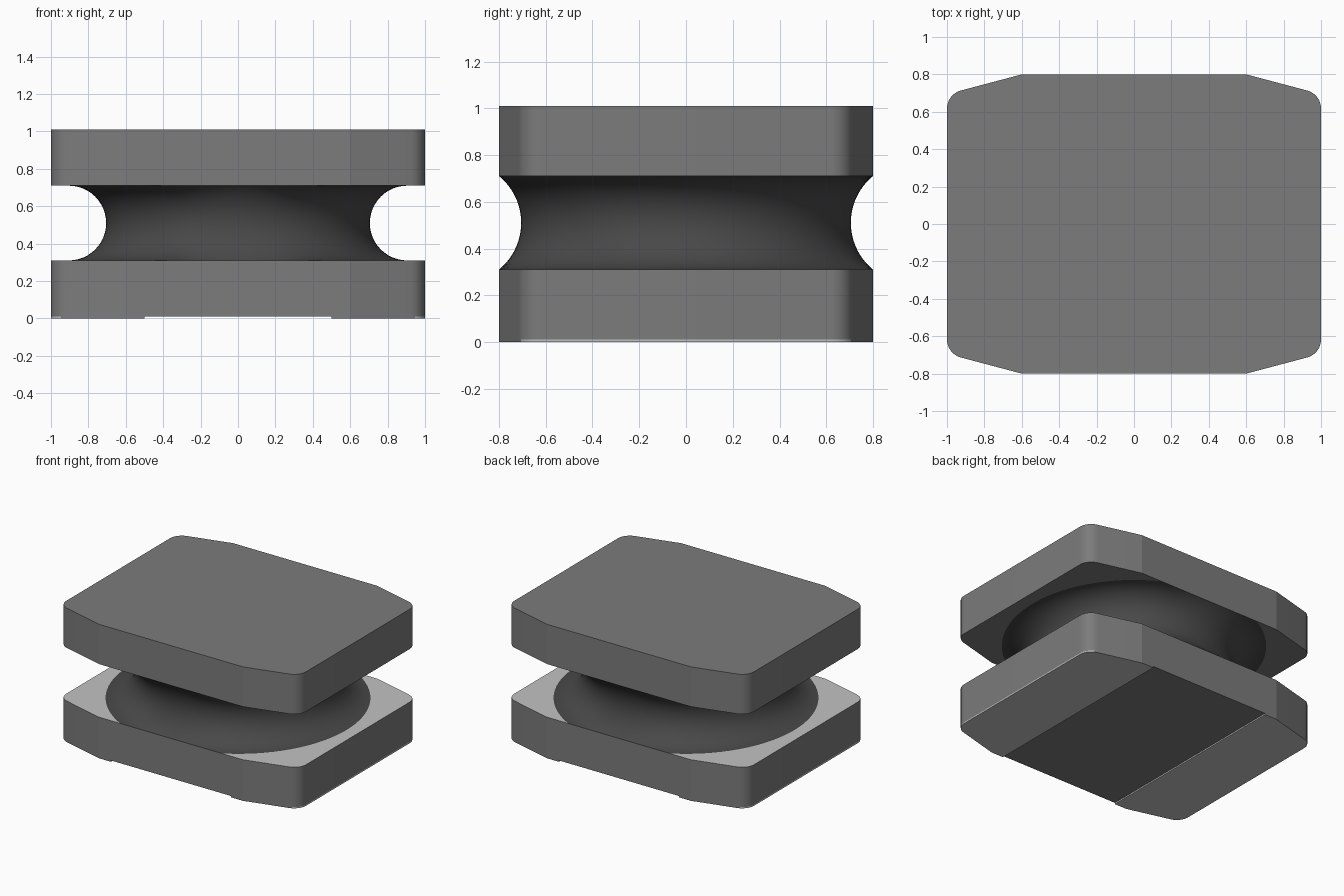
import bpy, bmesh
from math import sin, cos, pi, radians, sqrt

cube = bpy.data.objects.get("Cube")
if cube:
    bpy.data.objects.remove(cube, do_unlink=True)


def material(name, v):
    m = bpy.data.materials.new(name)
    m.use_nodes = True
    m.diffuse_color = (v, v, v, 1)
    m.node_tree.nodes["Principled BSDF"].inputs["Base Color"].default_value = (v, v, v, 1)
    return m


mid_grey = material("mid grey", 0.2)
light_grey = material("light grey", 0.54)
dark_grey = material("dark grey", 0.065)


def finish(name, bm, mats, angle=10, rule=None):
    bmesh.ops.recalc_face_normals(bm, faces=bm.faces)
    if rule:
        for f in bm.faces:
            f.material_index = int(rule(f))
    me = bpy.data.meshes.new(name)
    bm.to_mesh(me)
    bm.free()
    ob = bpy.data.objects.new(name, me)
    bpy.context.collection.objects.link(ob)
    for m in mats:
        me.materials.append(m)
    bpy.ops.object.select_all(action='DESELECT')
    ob.select_set(True)
    bpy.context.view_layer.objects.active = ob
    bpy.ops.object.shade_smooth_by_angle(angle=radians(angle))
    return ob


def prism(name, outline, z0, z1, mats, rule=None):
    bm = bmesh.new()
    face = bm.faces.new([bm.verts.new((x, y, z0)) for x, y in outline])
    top = bmesh.ops.extrude_face_region(bm, geom=[face])["geom"]
    bmesh.ops.translate(bm, vec=(0, 0, z1 - z0),
                        verts=[v for v in top if isinstance(v, bmesh.types.BMVert)])
    # the extrusion may drop the starting cap, so close any open end
    rim = [e for e in bm.edges if e.is_boundary]
    if rim:
        bmesh.ops.holes_fill(bm, edges=rim)
    return finish(name, bm, mats, rule=rule)


# One quarter of the block outline: rounded corner, then a shallow taper
corner = [(0.9 + 0.1 * cos(a), 0.617 + 0.1 * sin(a))
          for a in [radians(75.2) * i / 12 for i in range(13)]]
quarter = corner + [(0.6, 0.8)]
right_half = [(x, -y) for x, y in reversed(quarter)] + quarter
outline = right_half + [(-x, -y) for x, y in right_half]

# Upper and lower blocks; the lower block has a pale upper face
prism("upper_block", outline, 0.71, 1.01, [mid_grey])
prism("lower_block", outline, 0.01, 0.31, [mid_grey, light_grey],
      lambda f: f.normal.z > 0.9)

# Thin foot pads either side of the shallow channel underneath
for side, name in ((1, "left_foot_pad"), (-1, "right_foot_pad")):
    pad = [(0.5, -0.8)] + right_half + [(0.5, 0.8)]
    prism(name, [(side * x, y) for x, y in pad], 0, 0.01, [mid_grey, light_grey],
          lambda f: abs(f.normal.y) < 0.9)

# Concave round waist, its rim cut off flush with the front and back
SEG, ROWS, WAIST, HALF = 128, 24, 0.705, 0.2
bm = bmesh.new()
rings = []
for j in range(ROWS + 1):
    h = -HALF * cos(pi * j / ROWS)
    ring = []
    for i in range(SEG):
        a = 2 * pi * i / SEG
        depth = min(0.905, 0.8 / max(abs(sin(a)), 0.01)) - WAIST
        arc = (HALF ** 2 + depth ** 2) / (2 * depth)
        r = WAIST + arc - sqrt(max(arc ** 2 - h ** 2, 0))
        ring.append(bm.verts.new((r * cos(a), r * sin(a), 0.51 + h)))
    rings.append(ring)
for lo, hi in zip(rings, rings[1:]):
    for i in range(SEG):
        k = (i + 1) % SEG
        bm.faces.new((lo[i], lo[k], hi[k], hi[i]))
finish("waist", bm, [dark_grey], angle=40)
